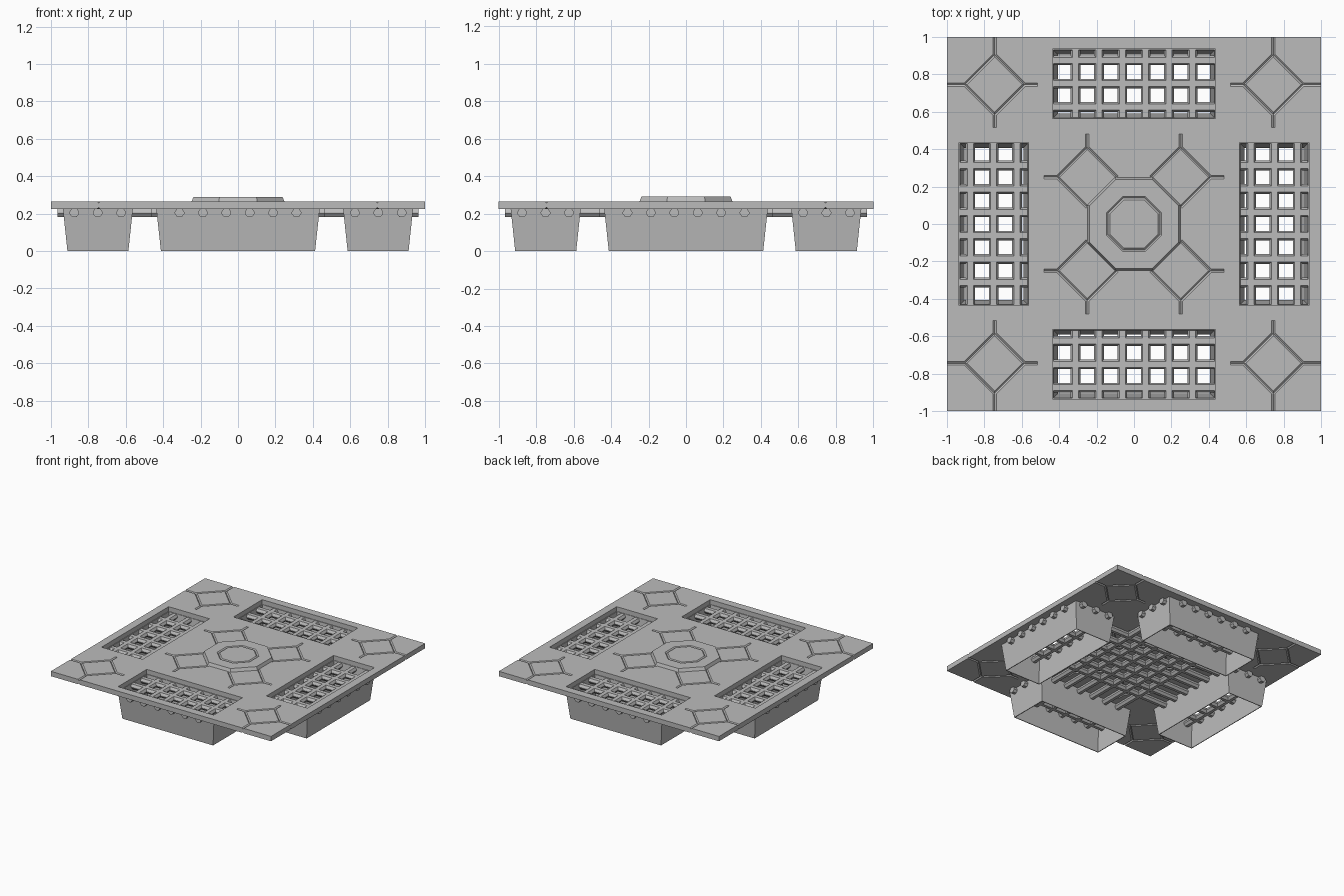
import bpy, bmesh, math
from mathutils import Vector, Matrix

if "Cube" in bpy.data.objects:
    bpy.data.objects.remove(bpy.data.objects["Cube"])

metal = bpy.data.materials.new("plain grey")
metal.diffuse_color = (0.5, 0.5, 0.5, 1)
metal.use_nodes = True
metal.node_tree.nodes["Principled BSDF"].inputs["Base Color"].default_value = metal.diffuse_color

Z_LOW, Z_TOP, Z_BOSS = 0.225, 0.265, 0.29
PITCH = 0.125


def make(name, bm, helper=False):
    bmesh.ops.recalc_face_normals(bm, faces=bm.faces)
    me = bpy.data.meshes.new(name)
    bm.to_mesh(me)
    bm.free()
    me.materials.append(metal)
    ob = bpy.data.objects.new(name, me)
    bpy.context.collection.objects.link(ob)
    ob.hide_render = helper
    if helper:
        ob.display_type = 'WIRE'
    return ob


def box(bm, lo, hi):
    c = [(a + b) / 2 for a, b in zip(lo, hi)]
    s = [b - a for a, b in zip(lo, hi)]
    bmesh.ops.create_cube(bm, size=1, matrix=Matrix.Translation(c) @ Matrix.Diagonal((*s, 1)))


def prism(bm, p, q, section):
    """Sweep a (sideways, up) section from p to q."""
    p, q = Vector(p), Vector(q)
    side = (q - p).normalized().cross(Vector((0, 0, 1)))
    ends = [[bm.verts.new(e + side * u + Vector((0, 0, v))) for u, v in section] for e in (p, q)]
    n = len(section)
    for i in range(n):
        j = (i + 1) % n
        bm.faces.new((ends[0][i], ends[0][j], ends[1][j], ends[1][i]))
    bm.faces.new(ends[0])
    bm.faces.new(ends[1])


def cut(ob, tool):
    m = ob.modifiers.new("cut", 'BOOLEAN')
    m.operation, m.solver, m.object, m.use_self = 'DIFFERENCE', 'EXACT', tool, True


def spin(x, y, k):
    for _ in range(k):
        x, y = -y, x
    return x, y


# Deck plate with four rectangular openings
bm = bmesh.new()
box(bm, (-1, -1, Z_LOW), (1, 1, Z_TOP))
plate = make("deck_plate", bm)
bm = bmesh.new()
for k in range(4):
    a, b = spin(-0.435, 0.563, k), spin(0.435, 0.935, k)
    box(bm, (min(a[0], b[0]), min(a[1], b[1]), 0.1), (max(a[0], b[0]), max(a[1], b[1]), 0.4))
cut(plate, make("opening_cutter", bm, True))

# Engraved diamonds and tick lines on both faces of the plate
W, D = 0.009, 0.008
groove = [(-W, 0), (0, -D), (W, 0), (0, D)]
bm = bmesh.new()
R = 0.16
for z in (Z_TOP, Z_LOW):
    for k in range(4):
        for c, ticks in ((0.25, (0.48,)), (0.745, (0.515, 1.02))):
            tips = [(c + R, c), (c, c + R), (c - R, c), (c, c - R)]
            lines = [(tips[i], tips[(i + 1) % 4]) for i in range(4)]
            for t in ticks:
                s = c + R if t > c else c - R
                lines += [((s, c), (t, c)), ((c, s), (c, t))]
            for p, q in lines:
                prism(bm, (*spin(*p, k), z), (*spin(*q, k), z), groove)
cut(plate, make("groove_cutter", bm, True))

# Raised octagon boss with an engraved inner octagon
TURN = Matrix.Rotation(math.pi / 8, 4, 'Z')
APO = math.cos(math.pi / 8)
bm = bmesh.new()
bmesh.ops.create_cone(bm, cap_ends=True, segments=8, radius1=0.252 / APO, radius2=0.238 / APO,
                      depth=Z_BOSS - Z_TOP + 0.01,
                      matrix=Matrix.Translation((0, 0, (Z_BOSS + Z_TOP - 0.01) / 2)) @ TURN)
boss = make("octagon_boss", bm)
bm = bmesh.new()
rings = []
for apo, z in ((0.147, Z_BOSS), (0.138, Z_BOSS - D), (0.129, Z_BOSS), (0.138, Z_BOSS + D)):
    rings.append([bm.verts.new((apo / APO * math.cos((i + .5) * math.pi / 4),
                                apo / APO * math.sin((i + .5) * math.pi / 4), z)) for i in range(8)])
for r in range(4):
    for i in range(8):
        j = (i + 1) % 8
        a, b = rings[r], rings[(r + 1) % 4]
        bm.faces.new((a[i], a[j], b[j], b[i]))
cut(boss, make("ring_cutter", bm, True))

# Four tapered ducts, open at top and bottom
T = 0.006
for k, label in enumerate(("back", "left", "front", "right")):
    bm = bmesh.new()
    loops = []
    for hx, hy, z in ((0.437, 0.187, Z_LOW + 0.002), (0.412, 0.163, 0), (0.412 - T, 0.163 - T, 0),
                      (0.437 - T, 0.187 - T, Z_LOW + 0.002)):
        loops.append([bm.verts.new((*spin(sx * hx, 0.749 + sy * hy, k), z))
                      for sx, sy in ((-1, -1), (1, -1), (1, 1), (-1, 1))])
    for r in range(4):
        for i in range(4):
            j = (i + 1) % 4
            a, b = loops[r], loops[(r + 1) % 4]
            bm.faces.new((a[i], a[j], b[j], b[i]))
    make(label + "_duct", bm)

# Grating bars: six run the full span each way, three short ones cross each duct
bar = [(-0.012, 0.182), (-0.026, 0.2), (-0.026, 0.208), (-0.016, 0.224), (0.016, 0.224),
       (0.026, 0.208), (0.026, 0.2), (0.012, 0.182)]
bm = bmesh.new()
for i in range(6):
    o = (i - 2.5) * PITCH
    prism(bm, (-0.965, o, 0), (0.965, o, 0), bar)
    prism(bm, (o, -0.965, 0), (o, 0.965, 0), bar)
for k in range(4):
    for j in range(3):
        y = 0.625 + j * PITCH
        prism(bm, (*spin(-0.465, y, k), 0), (*spin(0.465, y, k), 0), bar)
make("grating_bars", bm)
